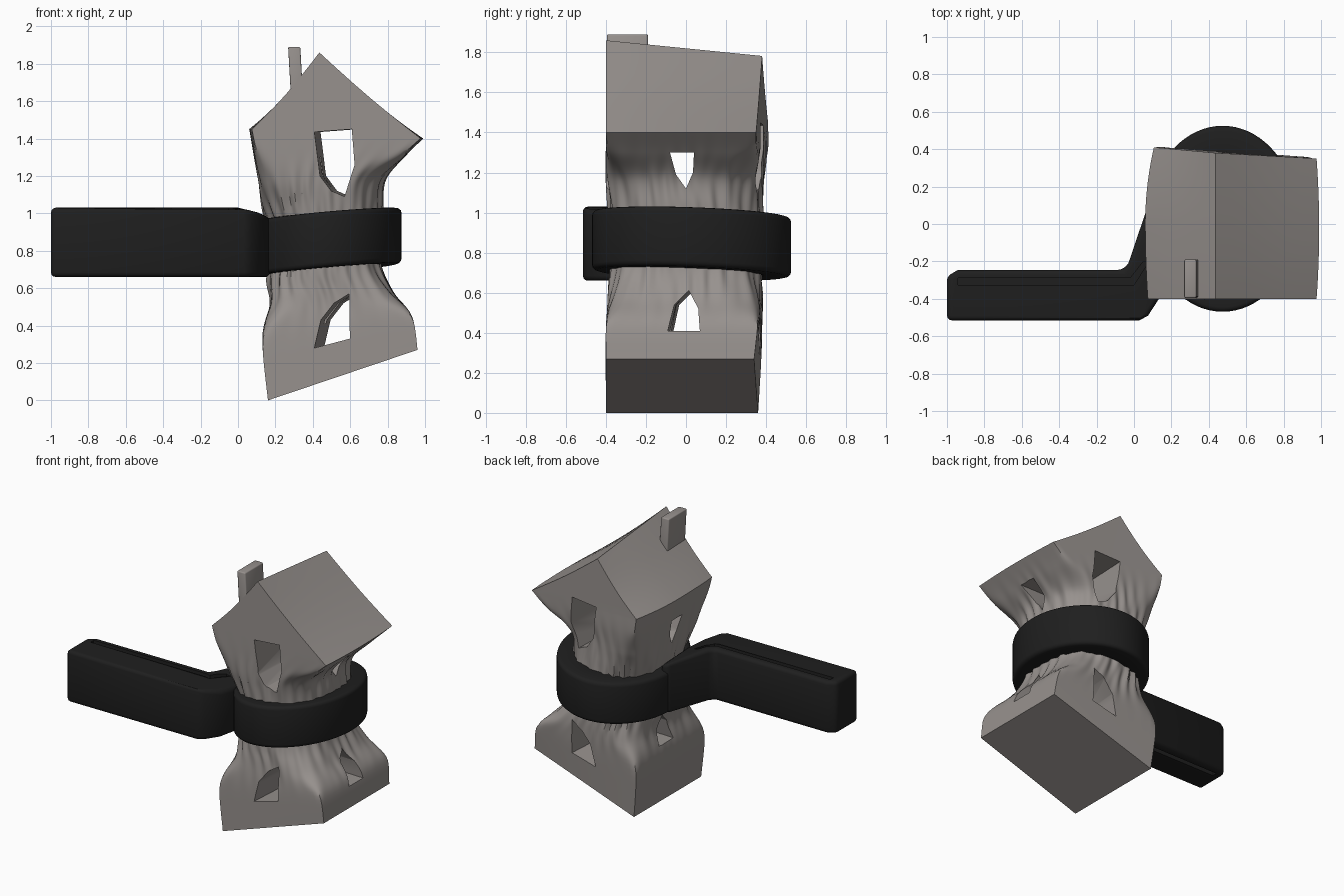
import bpy, bmesh, math
from mathutils import Vector

cube = bpy.data.objects.get("Cube")
if cube:
    bpy.data.objects.remove(cube, do_unlink=True)


def material(name, colour):
    m = bpy.data.materials.new(name)
    m.use_nodes = True
    m.diffuse_color = (*colour, 1)
    m.node_tree.nodes["Principled BSDF"].inputs["Base Color"].default_value = (*colour, 1)
    return m


STONE = material("warm grey clay", (0.31, 0.285, 0.27))
BLACK = material("matte black", (0.0135, 0.0135, 0.0135))


def make(name, bm, mat):
    bmesh.ops.recalc_face_normals(bm, faces=bm.faces)
    me = bpy.data.meshes.new(name)
    bm.to_mesh(me)
    bm.free()
    me.materials.append(mat)
    ob = bpy.data.objects.new(name, me)
    bpy.context.collection.objects.link(ob)
    return ob


def loft(rows, caps=True, closed=False):
    bm = bmesh.new()
    vs = [[bm.verts.new(p) for p in row] for row in rows]
    n = len(vs[0])
    for i in range(len(vs) if closed else len(vs) - 1):
        a, b = vs[i], vs[(i + 1) % len(vs)]
        for j in range(n):
            k = (j + 1) % n
            bm.faces.new((a[j], a[k], b[k], b[j]))
    if caps and not closed:
        bm.faces.new(vs[0])
        bm.faces.new(vs[-1])
    return bm


def prism(name, pts, axis, lo, hi, mat, shift=0):
    place = {"x": lambda a, b, d: (d, a, b),
             "y": lambda a, b, d: (a, d, b),
             "z": lambda a, b, d: (a, b, d)}[axis]
    rows = [[place(a + s, b, d) for a, b in pts] for d, s in ((lo, 0), (hi, shift))]
    return make(name, loft(rows), mat)


def activate(ob):
    bpy.ops.object.select_all(action="DESELECT")
    ob.select_set(True)
    bpy.context.view_layer.objects.active = ob


def cut(ob, cutter):
    cutter.hide_render = True
    mod = ob.modifiers.new("cut", "BOOLEAN")
    mod.operation, mod.solver, mod.object = "DIFFERENCE", "EXACT", cutter
    activate(ob)
    bpy.ops.object.modifier_apply(modifier=mod.name)
    bpy.data.objects.remove(cutter, do_unlink=True)


def finish(ob, bevel=0):
    activate(ob)
    if bevel:
        mod = ob.modifiers.new("soft edges", "BEVEL")
        mod.width, mod.segments = bevel, 3
        mod.limit_method, mod.angle_limit = "ANGLE", math.radians(35)
        bpy.ops.object.modifier_apply(modifier=mod.name)
    bpy.ops.object.shade_smooth_by_angle(angle=math.radians(35))


# Squeezed house: left x,z, right x,z, front y, back y, roundness
KEYS = [
    (.16, 0, .96, .27, -.40, .35, 0),
    (.13, .33, .93, .45, -.40, .37, .015),
    (.17, .52, .83, .58, -.39, .38, .2),
    (.15, .65, .77, .72, -.385, .38, .36),
    (.17, .82, .77, .87, -.38, .39, .42),
    (.13, 1.02, .78, 1.03, -.39, .385, .36),
    (.11, 1.16, .79, 1.18, -.40, .38, .23),
    (.08, 1.33, .89, 1.30, -.40, .385, .05),
    (.06, 1.45, .99, 1.40, -.40, .38, 0),
]
N, STEPS, ROOF = 192, 7, 6


def blend(i, t):
    k = [KEYS[min(max(i + d, 0), len(KEYS) - 1)] for d in (-1, 0, 1, 2)]
    return [b + .5 * t * (c - a + t * (2 * a - 5 * b + 4 * c - d + t * (3 * (b - c) + d - a)))
            for a, b, c, d in zip(*k)]


def section(xl, zl, xr, zr, yf, yb, e, rise=0):
    upper = min(max((zl - .95) / .2, 0), 1)
    row = []
    for j in range(N):
        th = 2 * math.pi * j / N
        c, s = math.cos(th), math.sin(th)
        # the left corners of the upper storey stay crisper
        p = max(e, 0) * (1 + .4 * upper * c)
        if p < .002:
            r = 1 / max(abs(c), abs(s))
        else:
            r = (abs(c) ** (1 / p) + abs(s) ** (1 / p)) ** -p
        # cloth-like folds that gather toward the waist
        fold = math.sin(21 * th + 3 * math.sin(3 * th) + 7 * (zl - .85))
        fold += .5 * math.sin(34 * th - 9 * (zl - .85))
        r *= 1 - .036 * min(p / .3, 1) * (fold * .5 + .5)
        u, v = r * c, r * s
        y = yf + (yb - (.01 + .02 * upper) * u * (1 - rise) - yf) * (v + 1) / 2
        # side walls bow slightly and draw in at the back
        draw = .03 * v * v + (.07 * max(v, 0) ** 2 if u < 0 else 0)
        f = (u * (1 - upper * draw) + 1) / 2
        z = zl + (zr - zl) * f - rise * .1 * (y + .4)
        row.append((xl + (xr - xl) * f, y, z))
    return row


rows = [section(*blend(i, t / STEPS)) for i in range(len(KEYS) - 1) for t in range(STEPS)]
xl, zl, xr, zr, yf, yb, e = KEYS[-1]
RX, RZ = .435, 1.86
for k in range(ROOF + 1):
    s = k / ROOF
    sag = .02 * math.sin(math.pi * s)
    rows.append(section(xl + (RX - xl) * s, zl + (RZ - zl) * s - sag,
                        xr + (RX - xr) * s, zr + (RZ - zr) * s - sag * .6, yf, yb, 0, s))
bm = loft(rows, caps=False)
bm.faces.new(list(bm.verts)[:N])
bmesh.ops.remove_doubles(bm, verts=bm.verts, dist=.0005)
house = make("house", bm, STONE)

# Window openings that run through the house
OPENINGS = [
    ("y", .05, [(.40, 1.435), (.60, 1.45), (.615, 1.26), (.56, 1.09), (.49, 1.12), (.43, 1.2)]),
    ("y", .08, [(.395, .28), (.585, .33), (.58, .57), (.5, .52), (.43, .43)]),
    ("x", 0, [(-.08, 1.3), (.04, 1.3), (.035, 1.2), (0, 1.12), (-.05, 1.19)]),
    ("x", -.05, [(-.05, .41), (.11, .41), (.1, .52), (.05, .61), (-.02, .54)]),
]
for axis, shift, pts in OPENINGS:
    lo, hi = (-.6, .6) if axis == "y" else (-.2, 1.2)
    cut(house, prism("opening", pts, axis, lo, hi, STONE, shift))
finish(house)

# Chimney
chimney = prism("chimney", [(.29, 1.5), (.355, 1.5), (.333, 1.89), (.268, 1.89)],
                "y", -.395, -.19, STONE)
finish(chimney, .008)

# Clamp ring, slightly tilted, pressed tight against the walls
CENTRE, HALF = Vector((.474, .028, .845)), .148
ring_rows = []
for j in range(72):
    th = 2 * math.pi * j / 72
    row = []
    for inset, h in ((0, -HALF), (0, HALF), (.16, HALF), (.16, -HALF)):
        dx, dy = (.4 - inset) * math.cos(th), (.497 - inset) * math.sin(th)
        row.append(CENTRE + Vector((dx, dy, h + .09 * dx - .035 * dy)))
    ring_rows.append(row)
ring = make("clamp_ring", loft(ring_rows, closed=True), BLACK)
finish(ring, .025)

# Clamp handle with its bend into the ring
outline = [(-1, -.515), (.03, -.515), (.075, -.49), (.14, -.39), (.17, -.25), (.13, .1),
           (.075, .1), (-.03, -.21), (-.06, -.245), (-.94, -.245), (-1, -.28)]
handle = prism("clamp_handle", outline, "z", .66, 1.03, BLACK)
for v in handle.data.vertices:
    if v.co.z > .9:
        v.co.z -= max(v.co.x - .05, 0) * .45
finish(handle, .025)

# Slots along the top and underside of the handle
groove = [(-.94, -.325), (0, -.325), (.08, -.2), (.05, -.2), (-.02, -.29), (-.94, -.29)]
for lo, hi in ((.99, 1.2), (.5, .69)):
    cut(handle, prism("groove", groove, "z", lo, hi, BLACK))
finish(handle)
